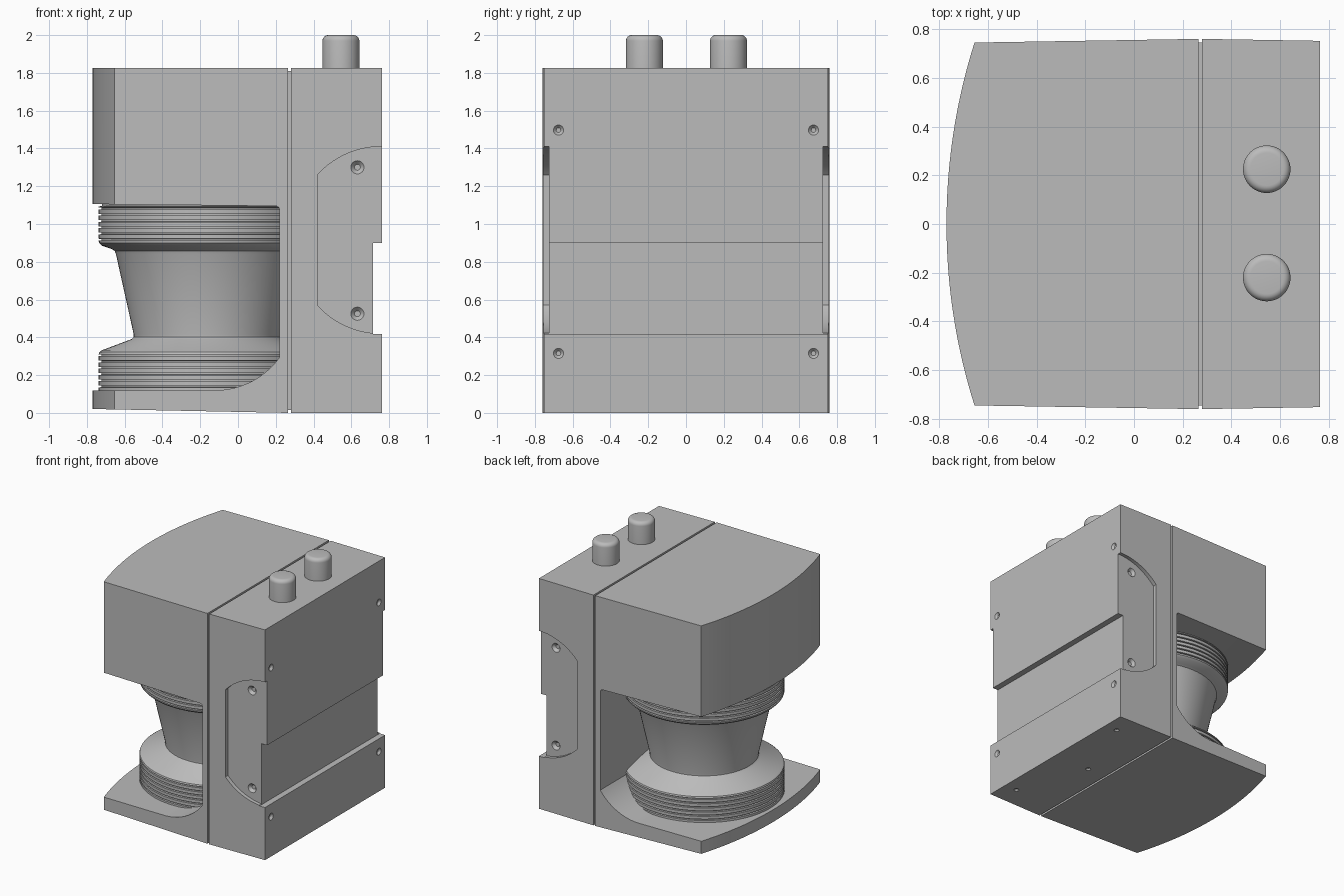
import bpy, bmesh
from math import sin, cos, pi, asin, radians
from mathutils import Matrix, Vector

if "Cube" in bpy.data.objects:
    bpy.data.objects.remove(bpy.data.objects["Cube"])

grey = bpy.data.materials.new("plain grey")
grey.use_nodes = True
GREY = (0.5, 0.5, 0.5, 1)
grey.diffuse_color = GREY
grey.node_tree.nodes["Principled BSDF"].inputs["Base Color"].default_value = GREY


def finish(name, bm):
    bmesh.ops.recalc_face_normals(bm, faces=bm.faces)
    mesh = bpy.data.meshes.new(name)
    bm.to_mesh(mesh)
    bm.free()
    mesh.materials.append(grey)
    obj = bpy.data.objects.new(name, mesh)
    bpy.context.collection.objects.link(obj)
    return obj


def activate(obj):
    bpy.ops.object.select_all(action='DESELECT')
    obj.select_set(True)
    bpy.context.view_layer.objects.active = obj


def smooth(obj):
    activate(obj)
    bpy.ops.object.shade_smooth_by_angle(angle=radians(28))


def prism(name, outline, axis, low, high):
    """Extrude a 2D outline: (x, y) along z, or (x, z) along y."""
    bm = bmesh.new()
    place = (lambda a, b: (a, b, low)) if axis == 'z' else (lambda a, b: (a, low, b))
    face = bm.faces.new([bm.verts.new(place(*p)) for p in outline])
    step = Vector((0, 0, high - low)) if axis == 'z' else Vector((0, high - low, 0))
    new = bmesh.ops.extrude_face_region(bm, geom=[face])["geom"]
    bmesh.ops.translate(bm, vec=step, verts=[v for v in new if isinstance(v, bmesh.types.BMVert)])
    return finish(name, bm)


def box(name, x, y, z):
    return prism(name, [(x[0], y[0]), (x[1], y[0]), (x[1], y[1]), (x[0], y[1])], 'z', *z)


def lathe(name, profile, center, steps=96):
    """Revolve an (r, z) profile about a vertical axis."""
    bm = bmesh.new()
    verts = [bm.verts.new((r, 0, z)) for r, z in profile]
    edges = [bm.edges.new(pair) for pair in zip(verts, verts[1:])]
    bmesh.ops.spin(bm, geom=verts + edges, axis=(0, 0, 1), cent=(0, 0, 0),
                   angle=2 * pi, steps=steps)
    bmesh.ops.remove_doubles(bm, verts=bm.verts, dist=0.0005)
    bmesh.ops.translate(bm, vec=(*center, 0), verts=bm.verts)
    return finish(name, bm)


def cut(target, cutter):
    mod = target.modifiers.new("cut", 'BOOLEAN')
    mod.operation, mod.solver, mod.object = 'DIFFERENCE', 'EXACT', cutter
    activate(target)
    bpy.ops.object.modifier_apply(modifier=mod.name)
    bpy.data.objects.remove(cutter)


def dimple(target, point, normal, radius):
    """Drill a shallow tapered screw hole into a face."""
    bm = bmesh.new()
    bmesh.ops.create_cone(bm, cap_ends=True, segments=24, radius1=radius * 0.45,
                          radius2=radius * 1.55, depth=radius * 1.2)
    turn = Vector(normal).to_track_quat('Z', 'Y').to_matrix().to_4x4()
    bmesh.ops.transform(bm, matrix=Matrix.Translation(point) @ turn, verts=bm.verts)
    cut(target, finish("drill", bm))


def arc(cx, cz, r, start, end, n=20):
    return [(cx + r * cos(start + (end - start) * i / n),
             cz + r * sin(start + (end - start) * i / n)) for i in range(n + 1)]


TOP, SEAM = 1.825, 0.272

# Front housing: bowed face, slightly tapered sides and sloping underside
R = 2.47
half = asin(0.745 / R)
bow = arc(-0.77 + R, 0, R, pi - half, pi + half, 32)
front = prism("front_housing", bow + [(SEAM - 0.008, -0.76), (SEAM - 0.008, 0.76)], 'z', 0, TOP)
for v in front.data.vertices:
    if v.co.z < 0.01:
        v.co.z = 0.02 * (SEAM - 0.008 - v.co.x)

# Scanner window opening with a curved rear floor
r = 0.418
opening = [(-1, 1.108), (-1, 0.117)] + arc(-0.12, 0.12 + r, r, -pi / 2, -pi / 2 + asin(0.34 / r))
opening += arc(0.2, 1.075, 0.02, 0, pi / 2, 6)
cut(front, prism("opening", opening, 'y', -1, 1))
smooth(front)

# Rear housing
rear = prism("rear_housing", [(SEAM + 0.008, -0.76), (0.763, -0.752), (0.763, 0.752),
                              (SEAM + 0.008, 0.76)], 'z', 0, TOP)
cut(rear, box("back_channel", (0.715, 0.9), (-0.9, 0.9), (0.417, 0.9)))

# Mounting recesses on both sides
r, mid, rise = 0.46, 0.915, 0.495
sweep = asin(0.34 / r)
upper = arc(0.76, mid + rise - r, r, pi / 2 + sweep, pi / 2)
lower = [(x, 2 * mid - z) for x, z in reversed(upper)]
recess = upper + [(0.9, mid + rise), (0.9, mid - rise)] + lower
for side in (-1, 1):
    low, high = sorted((side * 0.725, side * 0.9))
    cut(rear, prism("recess", recess, 'y', low, high))
    for z in (0.525, 1.3):
        dimple(rear, (0.632, side * 0.725, z), (0, side, 0), 0.035)
    for z in (0.315, 1.497):
        dimple(rear, (0.763, side * 0.675, z), (1, 0, 0), 0.027)
    dimple(rear, (0.655, side * 0.58, 0), (0, 0, -1), 0.02)
dimple(rear, (0.445, 0, 0), (0, 0, -1), 0.02)
smooth(rear)

# Recessed core that forms the seam between the housings
box("seam_core", (SEAM - 0.03, SEAM + 0.03), (-0.745, 0.745), (0.015, TOP - 0.015))


# Scanner drum: grooved rims around a tapered window
def ribs(z_start, count, pitch=0.033):
    points = []
    for i in range(count):
        z = z_start - i * pitch
        points += [(0.578, z + 0.005), (0.563, z + 0.004), (0.563, z - 0.004), (0.578, z - 0.005)]
    return points


profile = [(0, 1.13), (0.56, 1.13), (0.56, 1.095), (0.578, 1.093)] + ribs(1.082, 6)
profile += [(0.576, 0.9), (0.562, 0.886), (0.51, 0.868), (0.493, 0.858), (0.486, 0.84),
            (0.392, 0.415), (0.392, 0.402), (0.405, 0.39), (0.56, 0.332), (0.574, 0.322)]
profile += ribs(0.305, 6) + [(0.578, 0.1), (0, 0.1)]
smooth(lathe("scanner_drum", profile, (-0.16, 0)))

# Cable caps on the top
cap = [(0, 2.0)] + [(x, z) for x, z in reversed(arc(0.0675, 1.97, 0.03, 0, pi / 2, 6))] + [(0.0975, 1.8), (0, 1.8)]
for name, y in (("front_cable_cap", -0.22), ("back_cable_cap", 0.225)):
    smooth(lathe(name, cap, (0.545, y), 48))
